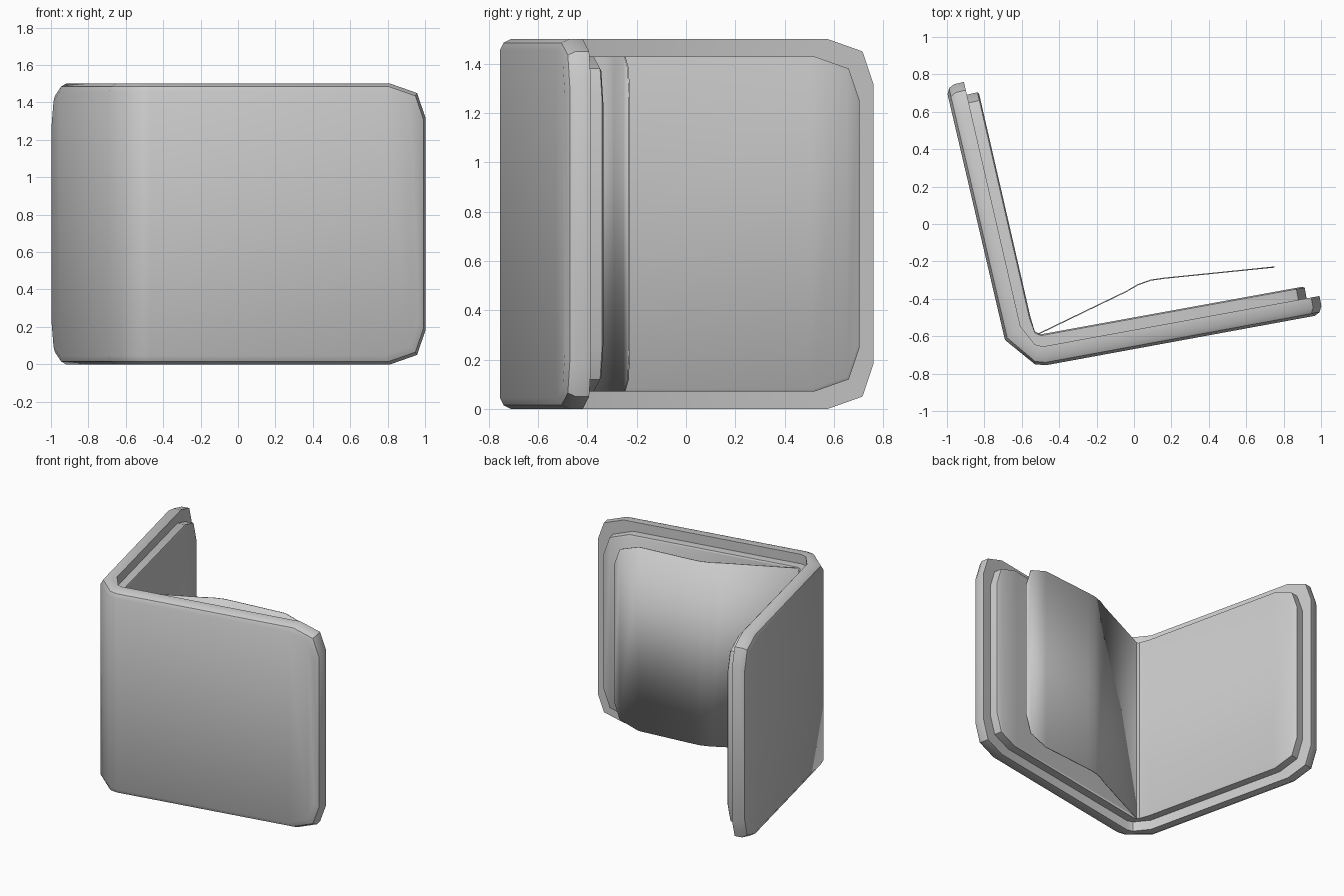
import bpy, bmesh
from mathutils import Vector

if "Cube" in bpy.data.objects:
    bpy.data.objects.remove(bpy.data.objects["Cube"])

HEIGHT = 1.5
DEPTH = 0.165          # outer cover face to inner page face
# V-shaped plan of the open book: left end, spine, right end
OUTER = [(-1.007, 0.737), (-0.69, -0.62), (-0.53, -0.75), (-0.47, -0.755), (1.01, -0.483)]
INNER = [(-0.846, 0.774), (-0.553, -0.50), (-0.53, -0.575), (-0.50, -0.59), (0.98, -0.321)]
# Chamfered corner: (distance from end, height cut)
CORNER = [(0.0, 0.18), (0.045, 0.05), (0.19, 0.0)]


def end_stations(end, neighbour, inset):
    """Plan points and height cuts round a chamfered board end."""
    d = (neighbour - end).normalized()
    return [(end + d * (s + inset), c + inset) for s, c in CORNER]


def stations(depth, inset):
    """Plan points along the book at a given depth and rim inset."""
    t = depth / DEPTH
    p = [Vector(a).lerp(Vector(b), t) for a, b in zip(OUTER, INNER)]
    left = end_stations(p[0], p[1], inset)
    right = end_stations(p[-1], p[-2], inset)[::-1]
    return left + [(q, inset) for q in p[1:-1]] + right


def finish(bm, name, angle):
    bmesh.ops.recalc_face_normals(bm, faces=bm.faces)
    me = bpy.data.meshes.new(name)
    bm.to_mesh(me)
    bm.free()
    ob = bpy.data.objects.new(name, me)
    bpy.context.collection.objects.link(ob)
    bpy.ops.object.select_all(action='DESELECT')
    ob.select_set(True)
    bpy.context.view_layer.objects.active = ob
    bpy.ops.object.shade_smooth_by_angle(angle=angle)
    return ob


def rows(bm, st):
    top = [bm.verts.new((p.x, p.y, HEIGHT - c)) for p, c in st]
    low = [bm.verts.new((p.x, p.y, c)) for p, c in st]
    return top, low


def sheet(bm, top, low):
    for i in range(len(top) - 1):
        bm.faces.new((top[i], top[i + 1], low[i + 1], low[i]))


def slab(name, layers, cap):
    """Stack of rounded outlines bridged together, one layer capped."""
    bm = bmesh.new()
    pairs = [rows(bm, stations(d, i)) for d, i in layers]
    loops = [t + l[::-1] for t, l in pairs]
    for a, b in zip(loops, loops[1:]):
        for i in range(len(a)):
            j = (i + 1) % len(a)
            bm.faces.new((a[i], a[j], b[j], b[i]))
    sheet(bm, *pairs[cap])
    return finish(bm, name, 0.6)


# Cover with rounded outer edge and flat inner rim
slab("cover", [(0, .045), (.015, .015), (.045, 0), (.1, 0), (.1, .07)], 0)

# Page lining raised inside the cover
slab("page_lining", [(.1, .07), (.158, .07), (.165, .08)], -1)

# Loose bent page
PAGE = [(-0.52, -0.592), (-0.04, -0.36), (0.02, -0.325), (0.09, -0.30), (0.16, -0.29)]
tip = end_stations(Vector((0.82, -0.223)), Vector(PAGE[-1]), 0.07)[::-1]
bm = bmesh.new()
sheet(bm, *rows(bm, [(Vector(p), 0.07) for p in PAGE] + tip))
page = finish(bm, "loose_page", 0.6)
mod = page.modifiers.new("thickness", 'SOLIDIFY')
mod.thickness = 0.006
mod.offset = 0
